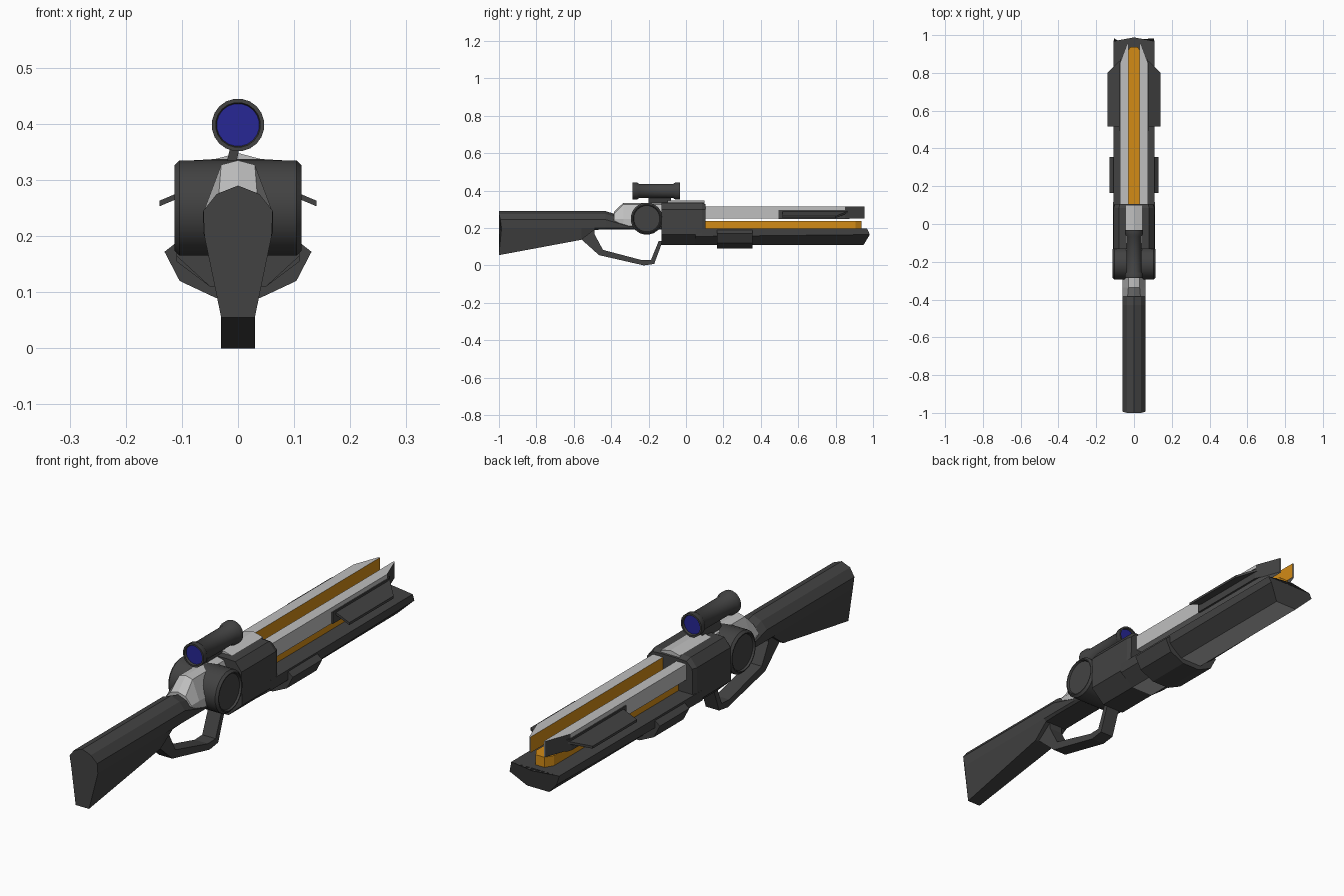
import bpy, bmesh, math
from mathutils import Vector

if "Cube" in bpy.data.objects:
    bpy.data.objects.remove(bpy.data.objects["Cube"])


def material(name, rgb):
    m = bpy.data.materials.new(name)
    m.diffuse_color = (*rgb, 1)
    m.use_nodes = True
    m.node_tree.nodes["Principled BSDF"].inputs["Base Color"].default_value = m.diffuse_color
    return m


DARK = material("dark_grey", (0.055, 0.055, 0.055))
LIGHT = material("light_grey", (0.52, 0.52, 0.52))
ORANGE = material("orange", (0.65, 0.26, 0.008))
BLUE = material("lens_blue", (0.02, 0.02, 0.3))


def finish(name, bm, mats, rule=None, mirror=False, smooth=False):
    bmesh.ops.recalc_face_normals(bm, faces=bm.faces)
    bm.normal_update()
    if rule:
        for f in bm.faces:
            f.material_index = rule(f.normal, f.calc_center_median())
    me = bpy.data.meshes.new(name)
    bm.to_mesh(me)
    bm.free()
    ob = bpy.data.objects.new(name, me)
    bpy.context.collection.objects.link(ob)
    for m in mats:
        me.materials.append(m)
    if mirror:
        ob.modifiers.new("mirror", 'MIRROR')
    if smooth:
        bpy.context.view_layer.objects.active = ob
        ob.select_set(True)
        bpy.ops.object.shade_smooth_by_angle(angle=math.radians(35))
        ob.select_set(False)
    return ob


def skin(rings):
    bm = bmesh.new()
    vs = [[bm.verts.new(p) for p in r] for r in rings]
    n = len(vs[0])
    for a, b in zip(vs, vs[1:]):
        for i in range(n):
            j = (i + 1) % n
            bm.faces.new((a[i], a[j], b[j], b[i]))
    bm.faces.new(vs[0])
    bm.faces.new(vs[-1])
    return bm


def loft(name, sections, mats, rule=None):
    """Sections of (y, half profile from top to bottom as (x, z[, y offset]))."""
    rings = []
    for y, half in sections:
        right = [(p[0], y + (p[2] if len(p) > 2 else 0), p[1]) for p in half]
        left = [(-x, yy, z) for x, yy, z in reversed(right) if x > 0]
        rings.append(right + left)
    return finish(name, skin(rings), mats, rule)


def prism(name, pts, vec, mats, rule=None, mirror=False):
    pts = [Vector(p) for p in pts]
    return finish(name, skin([pts, [p + Vector(vec) for p in pts]]), mats, rule, mirror)


def lathe(name, axis, centre, profile, mats, n=20, rule=None):
    rings = []
    for t, r in profile:
        ring = []
        for i in range(n):
            a = 2 * math.pi * (i + 0.5) / n
            u, v = r * math.cos(a), r * math.sin(a)
            p = (t, u, v) if axis == 'x' else (u, t, v)
            ring.append(Vector(p) + Vector(centre))
        rings.append(ring)
    return finish(name, skin(rings), mats, rule, smooth=True)


# Stock with notched butt end
def stock(zt, xb, zb, dy=0.0):
    return [(0, zt), (0.038, zt - 0.015), (0.062, zt - 0.045, dy / 2),
            (0.06, min(0.2, zt - 0.05), dy), (xb, zb)]


loft("stock", [(-1, stock(0.29, 0.03, 0.055, 0.014)), (-0.56, stock(0.29, 0.045, 0.137)),
               (-0.49, stock(0.29, 0.05, 0.19)), (-0.43, stock(0.29, 0.05, 0.192)),
               (-0.3, stock(0.252, 0.05, 0.192)), (-0.12, stock(0.25, 0.05, 0.192))], [DARK])

# Open lever guard under the stock
guard = [(-0.56, 0.14), (-0.465, 0.055), (-0.225, 0), (-0.17, 0.008), (-0.125, 0.13),
         (-0.146, 0.13), (-0.187, 0.03), (-0.235, 0.028), (-0.444, 0.083),
         (-0.488, 0.165), (-0.488, 0.2), (-0.56, 0.2)]
prism("lever_guard", [(-0.03, y, z) for y, z in guard], (0.06, 0, 0), [DARK])

# Receiver
full = [(0, 0.335), (0.03, 0.327), (0.06, 0.247), (0.06, 0.21)]
loft("receiver", [(-0.385, [(0, 0.287), (0.034, 0.277), (0.06, 0.247), (0.055, 0.24)]),
                  (-0.335, full), (-0.1, full)], [LIGHT])

# Round side drum with recessed caps
half = [(0.105, 0.07), (0.113, 0.073), (0.113, 0.077), (0.104, 0.086), (0.06, 0.086)]
lathe("side_drum", 'x', (0, -0.21, 0.25),
      [(-x, r) for x, r in half] + [(x, r) for x, r in reversed(half)], [DARK])

# Main body and its top strip
body = [(0.045, 0.337), (0.08, 0.335), (0.108, 0.3), (0.11, 0.165), (0.05, 0.11)]
loft("main_body", [(-0.132, body), (0.085, body),
                   (0.105, [(x * 0.94, z - 0.01 if z > 0.3 else z) for x, z in body])], [DARK])
strip = [(0, 0.348), (0.042, 0.337), (0.042, 0.32)]
loft("top_strip", [(-0.1, strip), (0.1, strip)], [LIGHT])

# Lower hull: light deck on a dark keel with a pointed end
loft("lower_hull", [(0.05, [(0, 0.197), (0.11, 0.197), (0.11, 0.155), (0.05, 0.11)]),
                    (0.968, [(0, 0.197, 0.02), (0.108, 0.197), (0.105, 0.165, 0.015),
                             (0.05, 0.11, -0.018)])],
     [DARK, LIGHT], lambda n, c: 1 if n.z > 0.9 else 0)

# Fore grip wrapped around the hull
grip = [(0.108, 0.19), (0.131, 0.172), (0.104, 0.12), (0.04, 0.09)]
loft("fore_grip", [(0.165, grip), (0.355, grip)], [DARK])

# Orange core bar
prism("energy_core", [(-0.04, 0.08, 0.197), (0.04, 0.08, 0.197), (0.04, 0.905, 0.197),
                      (0.02, 0.937, 0.197), (-0.02, 0.937, 0.197), (-0.04, 0.905, 0.197)],
      (0, 0, 0.041), [ORANGE])


# Twin upper rails: orange inside, dark tapered tip
def rail_rule(n, c):
    if n.x < -0.9:
        return 1
    return 2 if n.x > 0.3 and c.y > 0.8 else 0


prism("upper_rail", [(0.03, 0.08, 0.25), (0.075, 0.08, 0.25), (0.075, 0.85, 0.25),
                     (0.036, 0.955, 0.25), (0.03, 0.955, 0.25)], (0, 0, 0.064),
      [LIGHT, ORANGE, DARK], rail_rule, True)
prism("rail_cheek", [(0.07, 0.495, 0.249), (0.08, 0.495, 0.249), (0.08, 0.85, 0.249),
                     (0.07, 0.875, 0.249)], (0, 0, 0.047), [DARK], None, True)

# Sloped side fins
prism("side_fin", [(0.076, 0.515, 0.28), (0.14, 0.515, 0.253), (0.14, 0.8, 0.253),
                   (0.076, 0.865, 0.28)], (0, 0, 0.01), [DARK], None, True)

# Scope with a lens at each end, and its slanted mount
bell = [(0.118, 0.038), (0.127, 0.04), (0.127, 0.047), (0.104, 0.047), (0.092, 0.039)]
lathe("scope", 'y', (0, -0.16, 0.398),
      [(-t, r) for t, r in bell] + [(t, r) for t, r in reversed(bell)], [DARK, BLUE], 20,
      lambda n, c: 1 if abs(n.y) > 0.95 and abs(c.x) < 0.005 and abs(c.z - 0.398) < 0.005 else 0)
prism("scope_mount", [(-0.022, -0.2, 0.325), (-0.004, -0.2, 0.325), (0.004, -0.2, 0.365),
                      (-0.012, -0.2, 0.365)], (0, 0.12, 0), [DARK])
